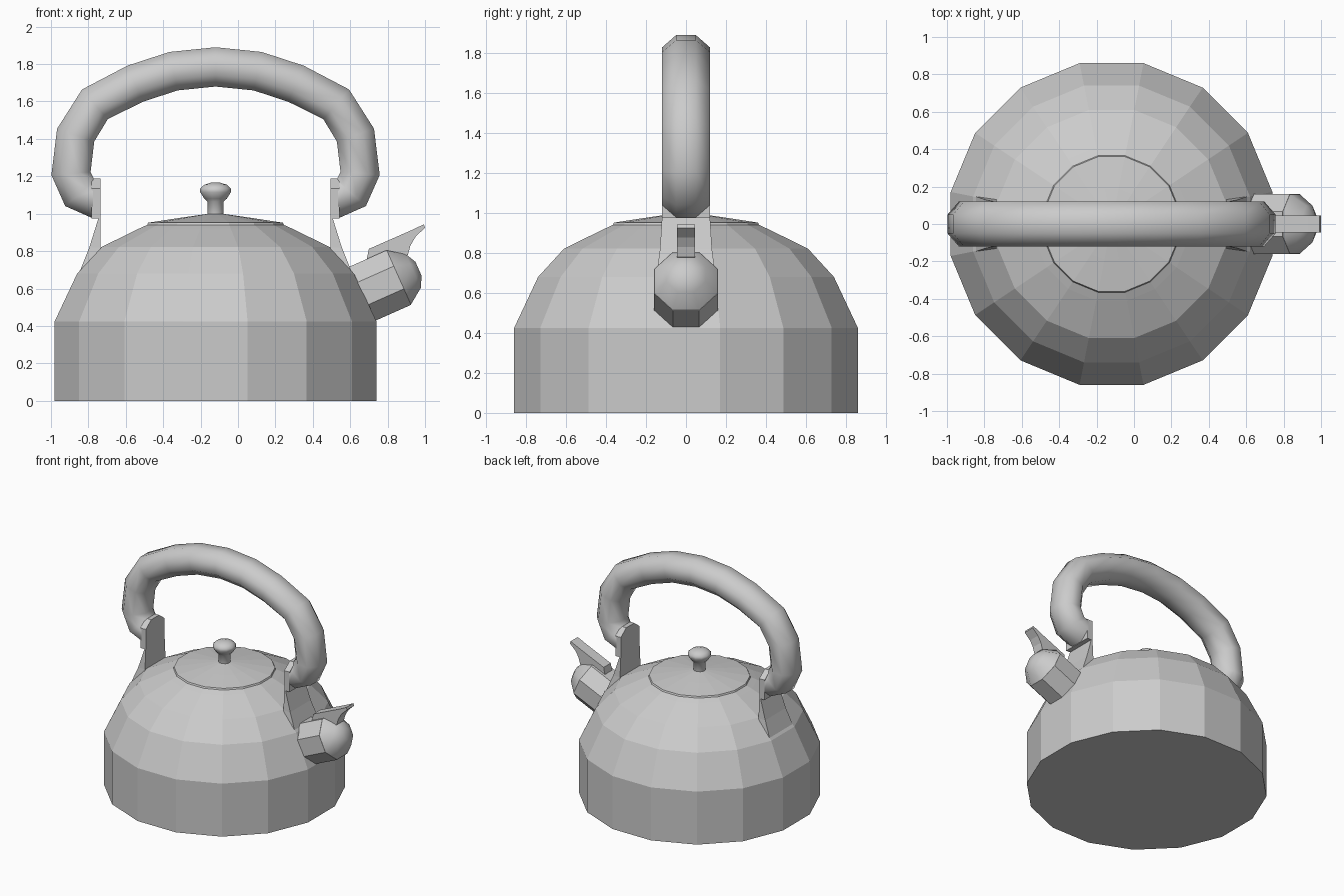
import bpy, bmesh, math
from mathutils import Vector

if "Cube" in bpy.data.objects:
    bpy.data.objects.remove(bpy.data.objects["Cube"])

CX = -0.12  # kettle axis


def finish(name, bm, smooth=None):
    bmesh.ops.recalc_face_normals(bm, faces=bm.faces)
    me = bpy.data.meshes.new(name)
    bm.to_mesh(me)
    bm.free()
    ob = bpy.data.objects.new(name, me)
    bpy.context.collection.objects.link(ob)
    if smooth:
        bpy.context.view_layer.objects.active = ob
        ob.select_set(True)
        bpy.ops.object.shade_smooth_by_angle(angle=math.radians(smooth))
        ob.select_set(False)
    return ob


def loft(name, rings, smooth=None):
    """Skin a list of equal-length point rings and cap both ends."""
    bm = bmesh.new()
    vs = [[bm.verts.new(p) for p in r] for r in rings]
    n = len(rings[0])
    for a, b in zip(vs, vs[1:]):
        for i in range(n):
            j = (i + 1) % n
            bm.faces.new((a[i], a[j], b[j], b[i]))
    bm.faces.new(vs[0])
    bm.faces.new(vs[-1])
    return finish(name, bm, smooth)


def ring(center, u, v, ru, rv, n):
    """Flat-sided polygon; ru and rv are measured to the flats."""
    k = 1 / math.cos(math.pi / n)
    c, u, v = Vector(center), Vector(u), Vector(v)
    return [c + u * (ru * k * math.cos((i + .5) * math.tau / n))
            + v * (rv * k * math.sin((i + .5) * math.tau / n)) for i in range(n)]


def lathe(name, profile, n, smooth=None):
    return loft(name, [ring((CX, 0, z), (1, 0, 0), (0, 1, 0), r, r, n)
                       for r, z in profile], smooth)


def mirror_x(pts):
    return [(2 * CX - x, z) for x, z in pts]


# Body with faceted dome, and lid with knob
lathe("kettle_body", [(.86, 0), (.86, .425), (.74, .68), (.61, .822), (.41, .92), (.34, .952)], 16)
lathe("lid", [(.37, .93), (.36, .952), (.19, .978), (.002, 1.005)], 16)
lathe("lid_knob", [(.043, .98), (.043, 1.065), (.06, 1.08), (.082, 1.115), (.082, 1.135),
                   (.06, 1.155), (.025, 1.166)], 12, 50)

# Arched handle tube
half = [(-.775, 1.08), (-.845, 1.11), (-.893, 1.215), (-.868, 1.42), (-.765, 1.585),
        (-.55, 1.695), (-.345, 1.762)]
path = half + [(CX, 1.785)] + mirror_x(half)[::-1]
rings = []
for i, (x, z) in enumerate(path):
    a, b = path[max(i - 1, 0)], path[min(i + 1, len(path) - 1)]
    t = Vector((b[0] - a[0], 0, b[1] - a[1])).normalized()
    if i == 0 or i == len(path) - 1:
        t = Vector((1 if i else -1, 0, 0)) * (-1 if i else 1)
    rings.append(ring((x, 0, z), (-t.z, 0, t.x), (0, 1, 0), .105, .12, 8))
loft("handle", rings, 60)

# Brackets: end plate on the handle plus a wedge running down into the body
plate = [(-.12, .975), (.12, .975), (.12, 1.135), (.05, 1.187), (-.05, 1.187), (-.12, 1.135)]
for side, s in (("left", -1), ("right", 1)):
    X = lambda d: CX + s * d
    loft(side + "_bracket_plate", [[(X(d), y, z) for y, z in plate] for d in (.615, .663)])
    loft(side + "_bracket_wedge", [
        [(X(.615), -.12, .98), (X(.625), -.12, .98), (X(.625), .12, .98), (X(.615), .12, .98)],
        [(X(.615), -.13, .82), (X(.675), -.13, .82), (X(.675), .13, .82), (X(.615), .13, .82)],
        [(X(.615), -.15, .67), (X(.735), -.15, .67), (X(.735), .15, .67), (X(.615), .15, .67)]])

# Tilted octagonal spout with a domed cap
axis, up = Vector((.914, 0, .407)), Vector((-.407, 0, .914))
mouth = Vector((.86, 0, .659))
loft("spout", [ring(mouth + axis * d, up, (0, 1, 0), r, r, 8) for d, r in ((-.34, .16), (0, .16))])
loft("spout_cap", [ring(mouth + axis * d, up, (0, 1, 0), r, r, 8)
                   for d, r in ((-.002, .16), (.085, .098), (.115, .04))], 40)

# Thumb lever on top of the spout, curling out to a tip
lever = [(.685, .743), (.70, .812), (.93, .913), (.993, .943), (1.0, .925), (.95, .878),
         (.922, .83), (.908, .78), (.70, .70)]
loft("spout_lever", [[(x, y, z) for x, z in lever] for y in (-.045, .045)])
